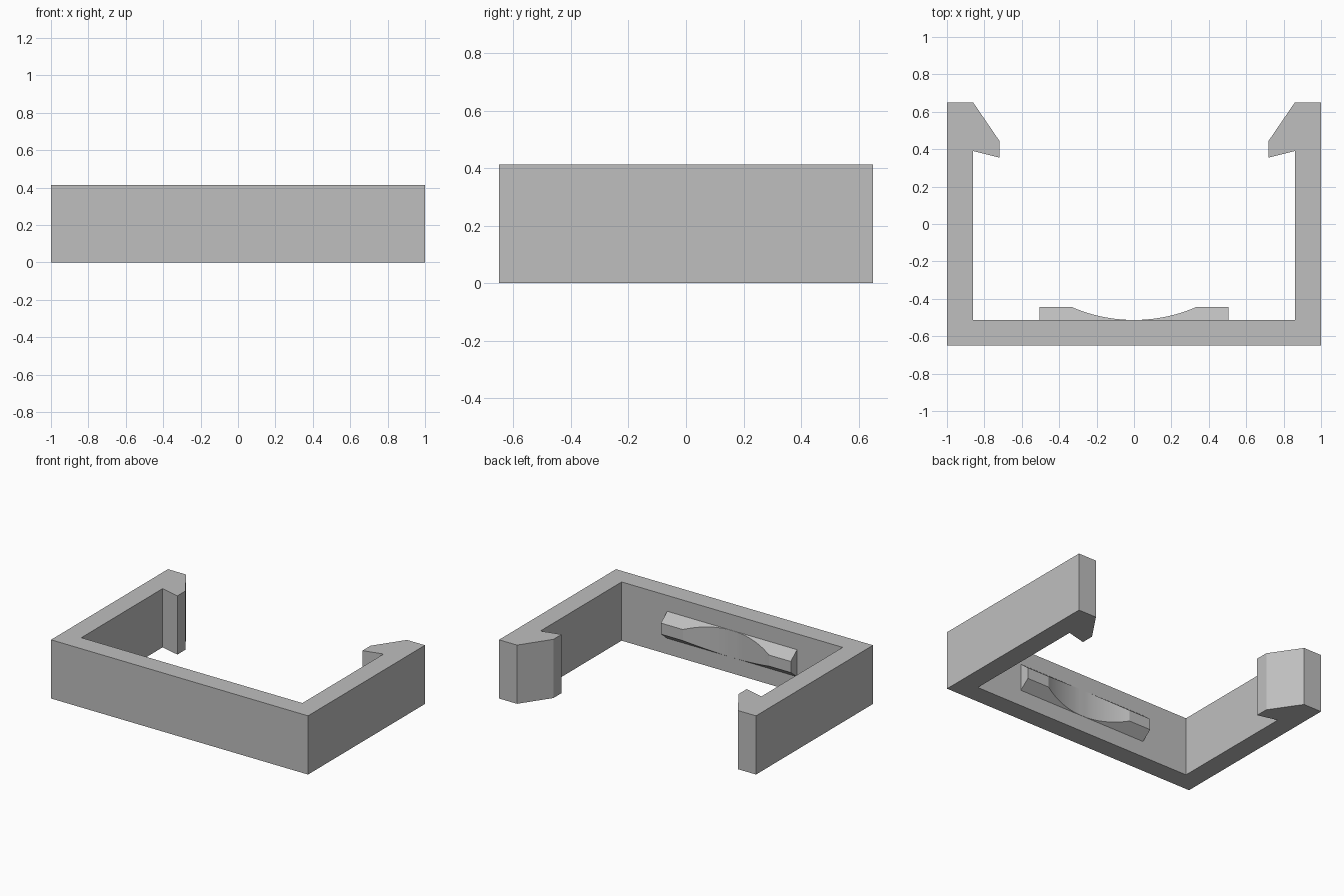
import bpy
import bmesh
import math

cube = bpy.data.objects.get("Cube")
if cube:
    bpy.data.objects.remove(cube, do_unlink=True)

HEIGHT = 0.413
WALL_Y = -0.513

grey = bpy.data.materials.new("plain grey")
grey.use_nodes = True
colour = (0.52, 0.52, 0.52, 1)
grey.diffuse_color = colour
grey.node_tree.nodes["Principled BSDF"].inputs["Base Color"].default_value = colour


def make_object(name, bm):
    bmesh.ops.recalc_face_normals(bm, faces=bm.faces)
    mesh = bpy.data.meshes.new(name)
    bm.to_mesh(mesh)
    bm.free()
    mesh.materials.append(grey)
    obj = bpy.data.objects.new(name, mesh)
    bpy.context.collection.objects.link(obj)
    return obj


# Clip body: half outline with hooked arm, mirrored and extruded upward
half = [(1, -0.65), (1, 0.65), (0.86, 0.65), (0.72, 0.445),
        (0.72, 0.355), (0.86, 0.39), (0.86, WALL_Y)]
outline = half + [(-x, y) for x, y in reversed(half)]
bm = bmesh.new()
base = bm.faces.new([bm.verts.new((x, y, 0)) for x, y in outline])
top = bmesh.ops.extrude_face_region(bm, geom=[base])["geom"]
bmesh.ops.translate(bm, vec=(0, 0, HEIGHT),
                    verts=[v for v in top if isinstance(v, bmesh.types.BMVert)])
make_object("clip_body", bm)

# Grip pad: bevelled bar on the inner wall with a round scoop, lofted along x
PAD_END, SCOOP_END, DEPTH = 0.505, 0.335, 0.07
RADIUS = (SCOOP_END ** 2 + DEPTH ** 2) / (2 * DEPTH)
STEPS = 32
stations = [SCOOP_END * (2 * i / STEPS - 1) for i in range(STEPS + 1)]
stations = [-PAD_END] + stations + [PAD_END]


def pad_section(bm, x):
    depth = DEPTH
    if abs(x) < SCOOP_END:
        depth = max(0.001, RADIUS - math.sqrt(RADIUS ** 2 - x * x))
    wide = 0.095
    narrow = wide - 0.8 * depth
    mid = HEIGHT / 2
    corners = [(WALL_Y, -wide), (WALL_Y + depth, -narrow),
               (WALL_Y + depth, narrow), (WALL_Y, wide)]
    return [bm.verts.new((x, y, mid + z)) for y, z in corners]


bm = bmesh.new()
rings = [pad_section(bm, x) for x in stations]
for a, b in zip(rings, rings[1:]):
    for i in range(4):
        j = (i + 1) % 4
        bm.faces.new((a[i], a[j], b[j], b[i]))
bm.faces.new(rings[0])
bm.faces.new(rings[-1])
pad = make_object("grip_pad", bm)

bpy.ops.object.select_all(action="DESELECT")
pad.select_set(True)
bpy.context.view_layer.objects.active = pad
bpy.ops.object.shade_smooth_by_angle(angle=math.radians(12))
